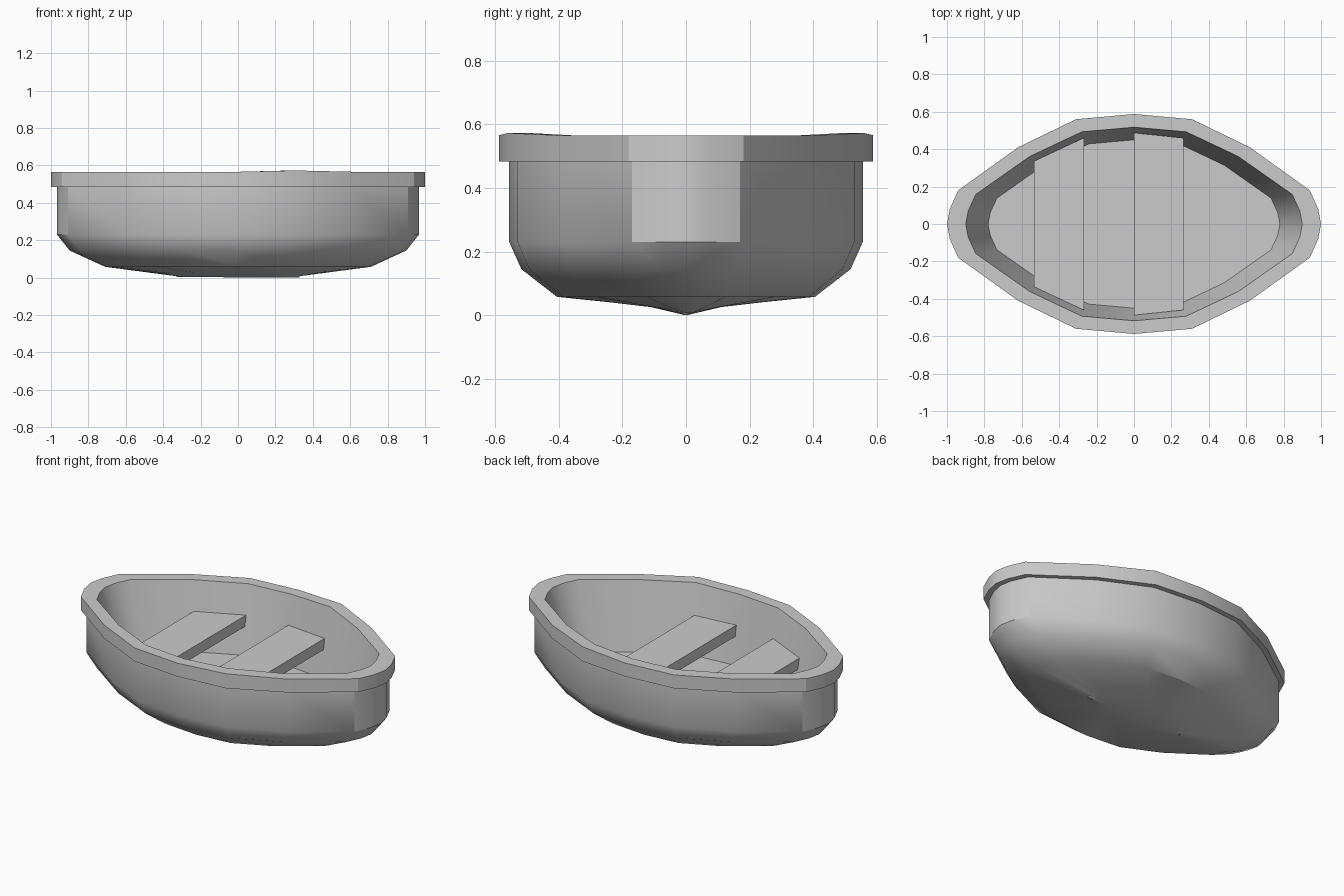
import bpy, bmesh, math

if "Cube" in bpy.data.objects:
    bpy.data.objects.remove(bpy.data.objects["Cube"])

# Plan outline of the gunwale: one quarter, from bow tip to midship
QUARTER = [(1, 0), (0.985, 0.08), (0.94, 0.18), (0.62, 0.41), (0.31, 0.56), (0, 0.588)]
HALF = QUARTER + [(-x, y) for x, y in QUARTER[-2::-1]]
OUTLINE = HALF + [(x, -y) for x, y in HALF[-2:0:-1]]


def finish(bm, name, angle=None):
    bmesh.ops.recalc_face_normals(bm, faces=bm.faces[:])
    mesh = bpy.data.meshes.new(name)
    bm.to_mesh(mesh)
    bm.free()
    obj = bpy.data.objects.new(name, mesh)
    bpy.context.collection.objects.link(obj)
    if angle:
        bpy.ops.object.select_all(action='DESELECT')
        obj.select_set(True)
        bpy.context.view_layer.objects.active = obj
        bpy.ops.object.shade_smooth_by_angle(angle=math.radians(angle))
    return obj


# Hull: loft from inner floor, over the gunwale, down to the keel
# Each ring is (x scale, y scale, z)
RINGS = [
    (0.78, 0.765, 0.16),     # inner floor
    (0.90, 0.88, 0.566),     # inner rim
    (1.0, 1.0, 0.566),       # outer rim top
    (1.0, 1.0, 0.484),       # outer rim bottom
    (0.967, 0.945, 0.484),   # hull wall top
    (0.967, 0.945, 0.23),    # bilge start
    (0.90, 0.88, 0.145),
    (0.71, 0.69, 0.058),     # bottom edge
    (0.33, 0.22, 0.03),      # keel flank
    (0.33, 0.0, 0.0),        # keel line
]
bm = bmesh.new()
loops = []
for i, (sx, sy, z) in enumerate(RINGS):
    loop = []
    for x, y in OUTLINE:
        zz = z
        if i in (1, 2) and abs(x - 0.31) < 0.01:
            zz += 0.007          # slight rise of the rim
        if i == 8:
            zz = 0.008 + 0.022 * abs(y) / 0.588
        if i == 9:
            zz = 0.003 if x < 0 else 0.0
        loop.append(bm.verts.new((x * sx, y * sy, zz)))
    loops.append(loop)
n = len(OUTLINE)
for a, b in zip(loops, loops[1:]):
    for k in range(n):
        bm.faces.new((a[k], a[(k + 1) % n], b[(k + 1) % n], b[k]))
bm.faces.new(loops[0])
bmesh.ops.remove_doubles(bm, verts=bm.verts[:], dist=0.0005)
finish(bm, "hull", 30)


# Seats: planks whose ends follow the inner wall
def seat(name, x0, y0, x1, y1, bottom=0.322, top=0.388):
    bm = bmesh.new()
    base = [bm.verts.new((x, y, bottom)) for x, y in
            ((x0, -y0), (x1, -y1), (x1, y1), (x0, y0))]
    face = bm.faces.new(base)
    ext = bmesh.ops.extrude_face_region(bm, geom=[face], use_keep_orig=True)
    verts = [g for g in ext["geom"] if isinstance(g, bmesh.types.BMVert)]
    bmesh.ops.translate(bm, verts=verts, vec=(0, 0, top - bottom))
    finish(bm, name)


seat("rear_seat", -0.535, 0.335, -0.268, 0.46)
seat("middle_seat", 0.0, 0.487, 0.265, 0.46)
